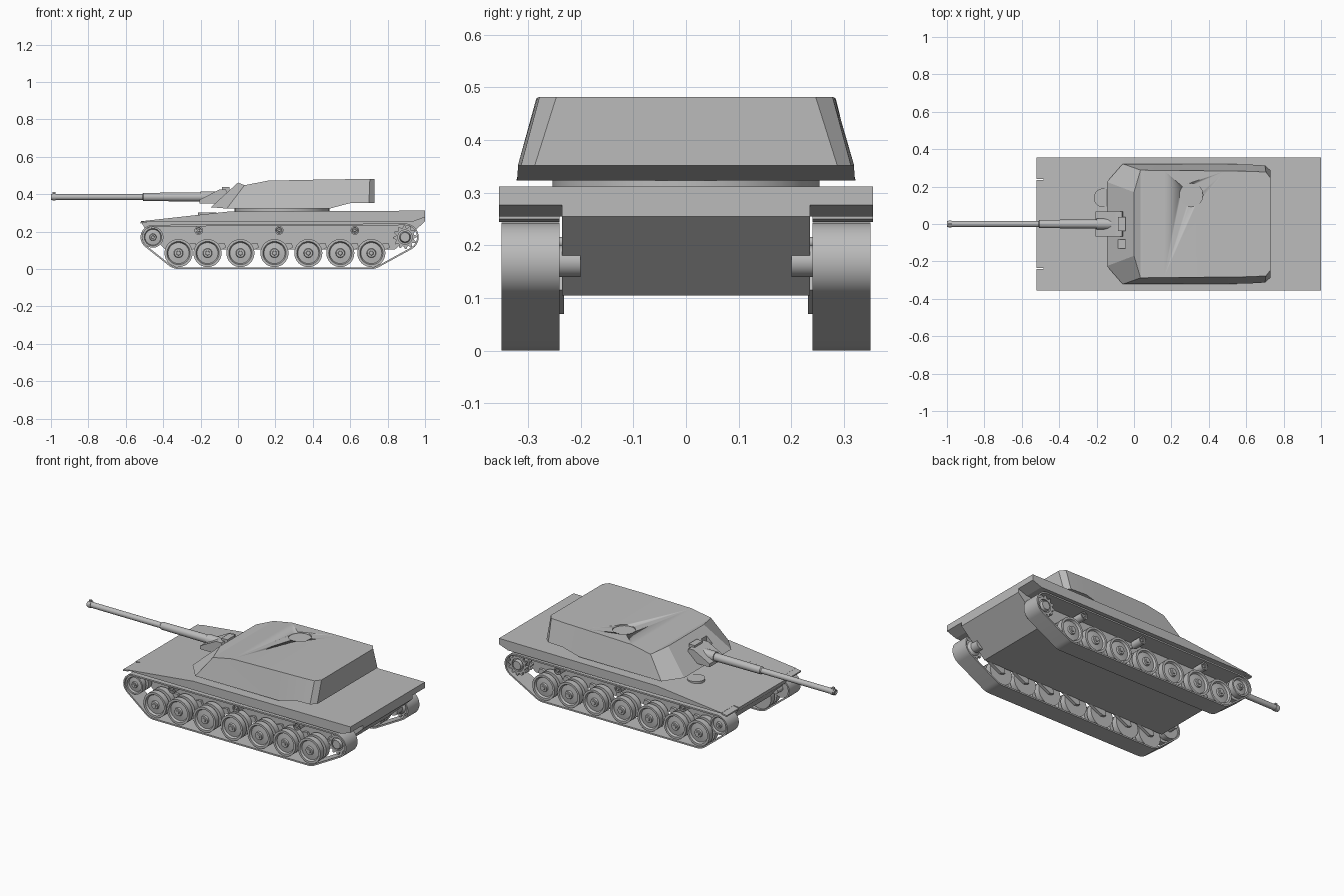
import bpy, bmesh, math
from mathutils import Vector
from mathutils.geometry import convex_hull_2d

cube = bpy.data.objects.get("Cube")
if cube:
    bpy.data.objects.remove(cube)

GREY = (0.5, 0.5, 0.5, 1)
mat = bpy.data.materials.new("plain grey")
mat.use_nodes = True
mat.diffuse_color = GREY
mat.node_tree.nodes["Principled BSDF"].inputs["Base Color"].default_value = GREY


def finish(bm, name, smooth=True, angle=35):
    bmesh.ops.recalc_face_normals(bm, faces=bm.faces)
    me = bpy.data.meshes.new(name)
    bm.to_mesh(me)
    bm.free()
    me.materials.append(mat)
    ob = bpy.data.objects.new(name, me)
    bpy.context.collection.objects.link(ob)
    if smooth:
        bpy.ops.object.select_all(action='DESELECT')
        ob.select_set(True)
        bpy.context.view_layer.objects.active = ob
        bpy.ops.object.shade_smooth_by_angle(angle=math.radians(angle))
    return ob


def loft(bm, rings, closed=False):
    """Skin matching rings; cap the ends, or join last to first."""
    vs = [[bm.verts.new(p) for p in r] for r in rings]
    n = len(vs[0])
    for a, b in zip(vs, vs[1:] + (vs[:1] if closed else [])):
        for i in range(n):
            j = (i + 1) % n
            bm.faces.new((a[i], a[j], b[j], b[i]))
    if not closed:
        bm.faces.new(vs[0])
        bm.faces.new(vs[-1])


def prism(name, pts, y0, y1):
    bm = bmesh.new()
    loft(bm, [[(x, y, z) for x, z in pts] for y in (y0, y1)])
    return finish(bm, name, False)


def lathe(name, prof, centre=(0, 0, 0), axis='y', side=1, n=32):
    """Revolve (radius, height) pairs about an axis."""
    order = {'x': (2, 0, 1), 'y': (0, 2, 1), 'z': (0, 1, 2)}[axis]
    rings = []
    for r, h in prof:
        ring = []
        for i in range(n):
            a = math.tau * i / n
            p = (r * math.cos(a), r * math.sin(a), h * side)
            ring.append(Vector([p[k] for k in order]) + Vector(centre))
        rings.append(ring)
    bm = bmesh.new()
    loft(bm, rings)
    return finish(bm, name)


def box(name, x, y, z):
    return prism(name, [(x[0], z[0]), (x[1], z[0]), (x[1], z[1]), (x[0], z[1])], *y)


# Hull: central body and the two overhanging fenders
prism("hull_body", [(-.52, .255), (-.05, .307), (1, .312), (1, .255), (.84, .105),
                    (-.39, .105), (-.5, .22)], -.235, .235)
for s, tag in ((1, "left"), (-1, "right")):
    prism(f"fender_{tag}", [(-.485, .255), (-.485, .259), (-.05, .307), (1, .312),
                            (1, .277), (.94, .255)], s * .235, s * .355)
    prism(f"front_flap_{tag}", [(-.485, .258), (-.52, .252), (-.52, .244), (-.485, .25)],
          s * .24, s * .355)
lathe("driver_hatch", [(.05, .28), (.05, .303)], (-.165, .14, 0), 'z')

# Turret shell: half outlines mirrored into a closed body
lower = [(-.145, .225, .33), (-.06, .322, .323), (.12, .321, .323), (.49, .32, .323),
         (.6, .319, .352), (.7, .313, .352), (.73, .287, .352)]
upper = [(0, .17, .462), (.035, .288, .448), (.16, .286, .472), (.49, .284, .479),
         (.6, .282, .48), (.705, .278, .482), (.73, .246, .482)]
bm = bmesh.new()
loft(bm, [[(x, y, zl), (u[0], u[1], u[2]), (u[0], -u[1], u[2]), (x, -y, zl)]
          for (x, y, zl), u in zip(lower, upper)])
turret = finish(bm, "turret", True, 20)
lathe("turret_ring", [(.253, .3), (.253, .33)], (.235, 0, 0), 'z', n=48)

# Recesses for the roof hatch and the sight
cutters = [lathe("hatch_cutter", [(.063, .468), (.063, .55)], (.305, .155, 0), 'z'),
           box("sight_cutter", (-.11, -.045), (-.132, -.082), (.385, .55))]
for c in cutters:
    c.hide_render = True
    c.hide_viewport = True
    c.display_type = 'WIRE'
    m = turret.modifiers.new(c.name, 'BOOLEAN')
    m.operation = 'DIFFERENCE'
    m.solver = 'EXACT'
    m.object = c

# Gun
prism("mantlet", [(-.205, .35), (-.205, .37), (-.1, .425), (-.065, .425), (-.04, .35)],
      -.068, .068)
box("mantlet_cap", (-.085, -.045), (-.038, .038), (.39, .437))
lathe("gun_barrel", [(.012, -.96), (.012, -1), (.0165, -1), (.0165, -.51), (.022, -.505),
                     (.024, -.2), (.03, -.2), (.03, -.12)], (0, 0, .385), 'x')
lathe("muzzle_collar", [(.019, -.992), (.019, -.975)], (0, 0, .385), 'x')
box("muzzle_sight", (-.992, -.976), (-.006, .006), (.395, .412))

# Running gear
WHEELS = [-.318, -.163, .013, .195, .376, .547, .713]
ROLLERS = [-.21, .22, .625]
IDLER, SPROCKET = (-.455, .17), (.893, .17)
wheel_prof = [(.03, .25), (.075, .25), (.075, .285), (.045, .285), (.045, .305),
              (.075, .305), (.075, .34), (.062, .34), (.056, .328), (.025, .332),
              (.022, .342), (.012, .342), (.01, .347)]


def scaled(k):
    return [(r * k, h) for r, h in wheel_prof]


def track(name, s, thick=.009):
    """Belt wrapped around the end wheels."""
    circles = [(*IDLER, .066), (WHEELS[0], .085, .085),
               (WHEELS[-1], .085, .085), (*SPROCKET, .073)]
    outer, inner = [], []
    for x, z, r in circles:
        for i in range(48):
            c, d = math.cos(math.tau * i / 48), math.sin(math.tau * i / 48)
            outer.append(Vector((x + r * c, z + r * d)))
            inner.append((x + (r - thick) * c, z + (r - thick) * d))
    rings = []
    for i in convex_hull_2d(outer):
        (xo, zo), (xi, zi) = outer[i], inner[i]
        rings.append([(xo, s * .24, zo), (xo, s * .35, zo),
                      (xi, s * .35, zi), (xi, s * .24, zi)])
    bm = bmesh.new()
    loft(bm, rings, closed=True)
    finish(bm, name)


def toothed_plate(name, y0, y1, teeth=12):
    """Ring with square teeth."""
    rings = []
    for i in range(teeth * 4):
        a = math.tau * i / (teeth * 4)
        r = .063 if i % 4 < 2 else .05
        x, z = math.cos(a), math.sin(a)
        cx, cz = SPROCKET
        rings.append([(cx + k * x, y, cz + k * z)
                      for k, y in ((r, y0), (r, y1), (.038, y1), (.038, y0))])
    bm = bmesh.new()
    loft(bm, rings, closed=True)
    finish(bm, name, False)


for s, tag in ((1, "left"), (-1, "right")):
    track(f"track_{tag}", s)
    for i, x in enumerate(WHEELS):
        lathe(f"road_wheel_{tag}_{i + 1}", wheel_prof, (x, 0, .085), side=s)
        # swing arm from the axle back to the hull side
        prism(f"swing_arm_{tag}_{i + 1}",
              [(x - .015, .075), (x + .01, .07), (x + .1, .115), (x + .09, .14),
               (x + .07, .14), (x - .01, .1)], s * .232, s * .25)
    for i, x in enumerate(ROLLERS):
        lathe(f"return_roller_{tag}_{i + 1}",
              [(.01, .23), (.01, .265), (.023, .265), (.023, .335), (.016, .335),
               (.014, .328), (.008, .328), (.007, .338)], (x, 0, .206), side=s, n=24)
    lathe(f"idler_{tag}", scaled(.75), (IDLER[0], 0, IDLER[1]), side=s)
    lathe(f"idler_axle_{tag}", [(.018, .2), (.018, .26)], (IDLER[0], 0, IDLER[1]), side=s)
    for part, y in (("inner", .262), ("outer", .315)):
        toothed_plate(f"sprocket_{part}_{tag}", s * y, s * (y + .015))
    lathe(f"sprocket_hub_{tag}", [(.03, .2), (.03, .25), (.042, .262), (.042, .318),
                                  (.03, .32), (.025, .338), (.01, .338)],
          (SPROCKET[0], 0, SPROCKET[1]), side=s)
